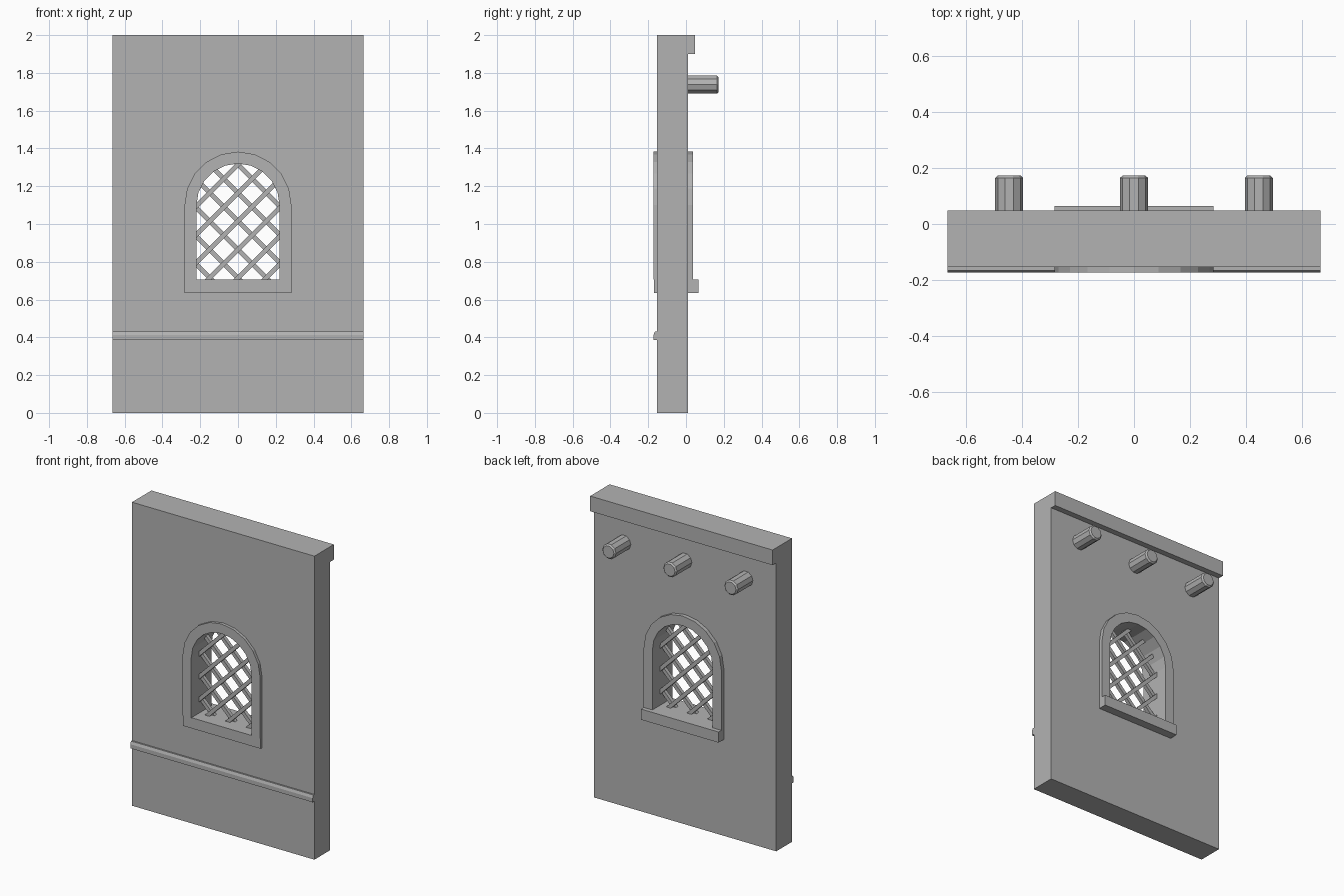
import bpy
import bmesh
from math import sin, cos, pi, hypot
from mathutils import Matrix

cube = bpy.data.objects.get("Cube")
if cube:
    bpy.data.objects.remove(cube, do_unlink=True)

stone = bpy.data.materials.new("grey stone")
stone.use_nodes = True
GREY = (0.45, 0.45, 0.45, 1)
stone.diffuse_color = GREY
stone.node_tree.nodes["Principled BSDF"].inputs["Base Color"].default_value = GREY

HALF_WIDTH, FRONT, BACK = 0.665, -0.154, 0.01
SPRING, SILL_TOP, SILL_BASE = 1.1, 0.705, 0.635


def finish(name, bm):
    bmesh.ops.recalc_face_normals(bm, faces=bm.faces)
    mesh = bpy.data.meshes.new(name)
    bm.to_mesh(mesh)
    bm.free()
    mesh.materials.append(stone)
    obj = bpy.data.objects.new(name, mesh)
    bpy.context.collection.objects.link(obj)
    return obj


def extrude_loops(name, loops, y0, y1):
    """Fill x-z outlines (inner ones become holes) and extrude along y."""
    bm = bmesh.new()
    edges = []
    for loop in loops:
        verts = [bm.verts.new((x, y0, z)) for x, z in loop]
        edges += [bm.edges.new((verts[i - 1], verts[i])) for i in range(len(verts))]
    bmesh.ops.triangle_fill(bm, edges=edges, use_beauty=True)
    new = bmesh.ops.extrude_face_region(bm, geom=bm.faces[:])["geom"]
    moved = [v for v in new if isinstance(v, bmesh.types.BMVert)]
    bmesh.ops.translate(bm, verts=moved, vec=(0, y1 - y0, 0))
    return finish(name, bm)


def rect(x0, x1, z0, z1):
    return [(x0, z0), (x1, z0), (x1, z1), (x0, z1)]


def arch(radius, base, segments=10):
    """Round-headed outline, from lower right over the top to lower left."""
    head = [(radius * cos(pi * i / segments), SPRING + radius * sin(pi * i / segments))
            for i in range(segments + 1)]
    return [(radius, base)] + head + [(-radius, base)]


# Wall with its window opening
extrude_loops("wall", [rect(-HALF_WIDTH, HALF_WIDTH, 0, 2), arch(0.25, 0.67)], FRONT, BACK)

# Ledge along the top of the back
extrude_loops("back_ledge", [rect(-HALF_WIDTH, HALF_WIDTH, 1.9, 2)], BACK, 0.048)

# Window surround and sill
extrude_loops("window_frame", [arch(0.283, SILL_TOP) + arch(0.22, SILL_TOP)[::-1]],
              -0.173, 0.036)
extrude_loops("window_sill", [rect(-0.283, 0.283, SILL_BASE, SILL_TOP)], -0.17, 0.065)

# Front string course with a sloped upper edge
bm = bmesh.new()
profile = [(FRONT, 0.385), (-0.172, 0.385), (-0.172, 0.412), (-0.165, 0.43), (FRONT, 0.43)]
face = bm.faces.new([bm.verts.new((-HALF_WIDTH, y, z)) for y, z in profile])
new = bmesh.ops.extrude_face_region(bm, geom=[face])["geom"]
bmesh.ops.translate(bm, verts=[v for v in new if isinstance(v, bmesh.types.BMVert)],
                    vec=(2 * HALF_WIDTH, 0, 0))
finish("string_course", bm)


# Diagonal lattice in two layers, with bar ends buried in the surround
def in_opening(x, z):
    return z > 0.69 and abs(x) < 0.24 and (z < SPRING or hypot(x, z - SPRING) < 0.24)


BAR = 0.024
for side, y, label in ((1, -0.082, "rising"), (-1, -0.058, "falling")):
    for k in range(-1, 5):
        offset = 0.715 + 0.15 * k
        inside = [x for x in (i / 400 for i in range(-100, 101))
                  if in_opening(side * x, x + offset)]
        if not inside:
            continue
        x0, x1 = inside[0], inside[-1]
        mid = (x0 + x1) / 2
        bm = bmesh.new()
        bmesh.ops.create_cube(bm, size=1, matrix=(
            Matrix.Translation((side * mid, y, mid + offset))
            @ Matrix.Rotation(-side * pi / 4, 4, "Y")
            @ Matrix.Diagonal(((x1 - x0) * 2 ** 0.5, BAR, BAR, 1))))
        finish(f"lattice_bar_{label}_{k + 2}", bm)

# Beam ends on the back, with chamfered tips
for x, label in ((-0.445, "right"), (0, "middle"), (0.445, "left")):
    bm = bmesh.new()
    bmesh.ops.create_cone(bm, cap_ends=True, segments=10, radius1=0.05, radius2=0.05,
                          depth=0.173,
                          matrix=Matrix.Translation((x, 0.0865, 1.738))
                          @ Matrix.Rotation(-pi / 2, 4, "X")
                          @ Matrix.Rotation(pi / 2, 4, "Z"))
    tip = [e for e in bm.edges if all(v.co.y > 0.17 for v in e.verts)]
    bmesh.ops.bevel(bm, geom=tip, offset=0.009, segments=1, affect="EDGES")
    finish(f"beam_end_{label}", bm)
